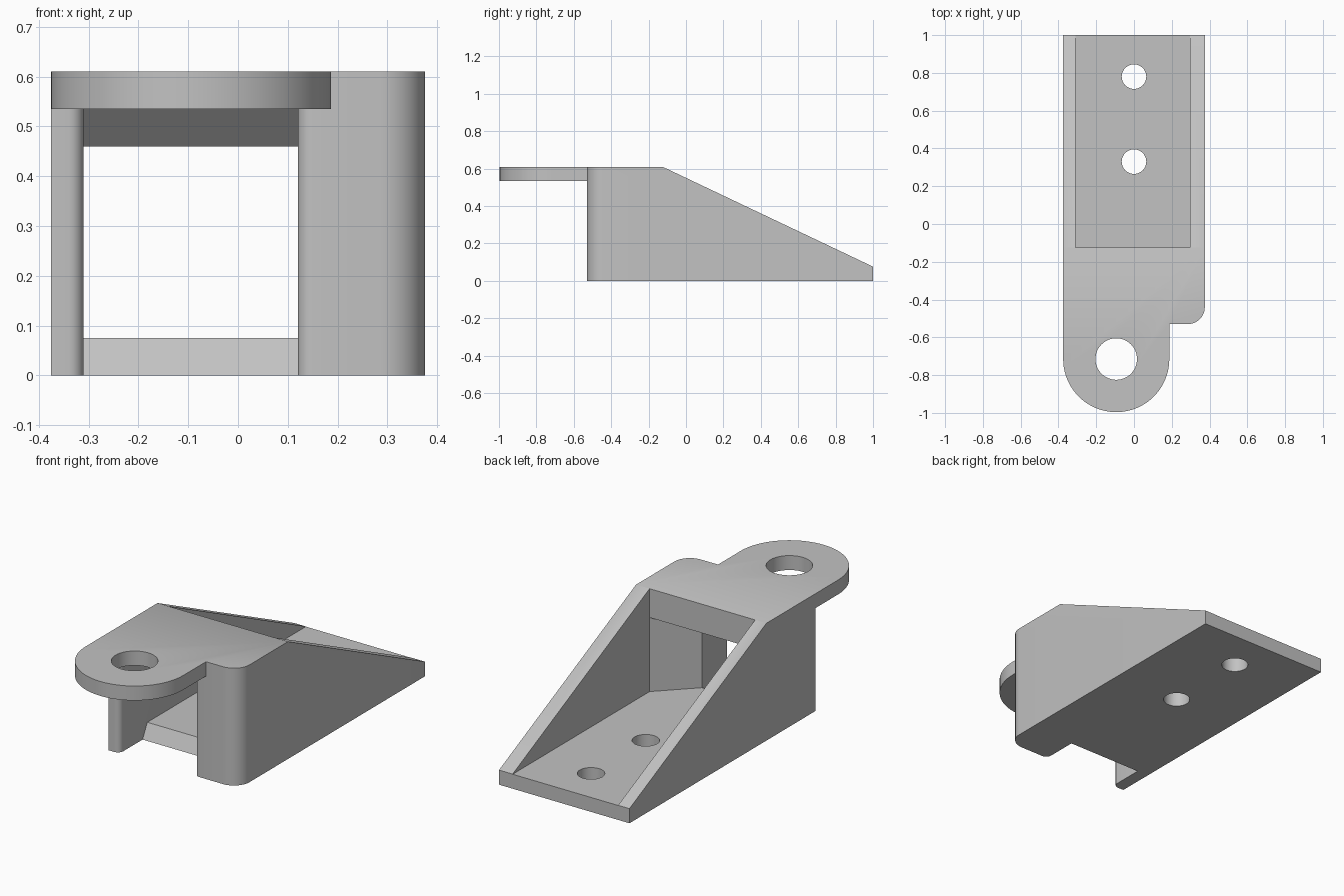
import bpy, bmesh
from math import cos, sin, radians

cube = bpy.data.objects.get("Cube")
if cube:
    bpy.data.objects.remove(cube, do_unlink=True)

grey = bpy.data.materials.new("plain_grey")
grey.use_nodes = True
colour = (0.54, 0.54, 0.54, 1)
grey.diffuse_color = colour
grey.node_tree.nodes["Principled BSDF"].inputs["Base Color"].default_value = colour


def arc(cx, cy, r, a0, a1, n=10):
    steps = [radians(a0 + (a1 - a0) * i / n) for i in range(n + 1)]
    return [(cx + r * cos(a), cy + r * sin(a)) for a in steps]


def prism(name, pts, lo, hi, axis="z"):
    """Extrude a plan (x, y) along z, or a side profile (y, z) along x."""
    def place(p, d):
        return (p[0], p[1], d) if axis == "z" else (d, p[0], p[1])
    bm = bmesh.new()
    face = bm.faces.new([bm.verts.new(place(p, lo)) for p in pts])
    grown = bmesh.ops.extrude_face_region(bm, geom=[face])
    offset = (0, 0, hi - lo) if axis == "z" else (hi - lo, 0, 0)
    verts = [g for g in grown["geom"] if isinstance(g, bmesh.types.BMVert)]
    bmesh.ops.translate(bm, verts=verts, vec=offset)
    bmesh.ops.recalc_face_normals(bm, faces=bm.faces)
    mesh = bpy.data.meshes.new(name)
    bm.to_mesh(mesh)
    bm.free()
    mesh.materials.append(grey)
    ob = bpy.data.objects.new(name, mesh)
    bpy.context.collection.objects.link(ob)
    return ob


def combine(ob, tool, operation):
    """Apply a boolean and discard the tool."""
    mod = ob.modifiers.new(operation, "BOOLEAN")
    mod.operation, mod.solver, mod.object = operation, "EXACT", tool
    bpy.context.view_layer.update()
    graph = bpy.context.evaluated_depsgraph_get()
    mesh = bpy.data.meshes.new_from_object(ob.evaluated_get(graph))
    ob.modifiers.clear()
    ob.data = mesh
    bpy.data.objects.remove(tool, do_unlink=True)


HALF, TOP, PLATE = 0.375, 0.61, 0.075
FRONT, CREST = -0.53, -0.125
INNER_L, INNER_R, GATE = 0.297, -0.31, 0.12
LUG_X, LUG_Y, LUG_R = -0.094, -0.715, 0.281

# Outer block with the rounded lug and the rounded front corner
outline = [(-HALF, 1)] + arc(LUG_X, LUG_Y, LUG_R, 180, 360, 40)
outline += [(LUG_X + LUG_R, FRONT)]
outline += arc(HALF - 0.09, FRONT + 0.09, 0.09, -90, 0) + [(HALF, 1)]
bracket = prism("bracket", outline, 0, TOP)

# Sloping tops of the side walls
slope = (PLATE + 0.001 - TOP) / (1 - CREST)
ramp = [(y, TOP + slope * (y - CREST)) for y in (-0.5, 1.2)]
combine(bracket, prism("slope_cutter", ramp + [(1.2, 1), (-0.5, 1)], -1, 1, "x"), "DIFFERENCE")

# Open pocket between the side walls
pocket = [(INNER_R, CREST), (INNER_L, CREST), (INNER_L, 1.2), (INNER_R, 1.2)]
combine(bracket, prism("pocket_cutter", pocket, PLATE, 1), "DIFFERENCE")

# Front passage, with a slanted inner wall and the space under the lug
r = 0.03
plan = [(INNER_R, -0.1), (INNER_L, -0.1), (INNER_L, CREST), (GATE, -0.302)]
plan += arc(GATE + r, FRONT + r, r, 180, 270, 6)
plan += [(LUG_X + LUG_R, FRONT), (0.3, -0.7), (0.3, -1.1), (-0.5, -1.1), (-0.5, FRONT)]
plan += arc(INNER_R - r, FRONT + r, r, -90, 0, 6)
passage = prism("passage_cutter", plan, -0.05, 0.57)

# Passage profile: bevelled plate edge below, bevelled crossbar above
side = [(-1.2, -0.1), (-0.393, -0.1), (-0.302, PLATE), (-0.08, PLATE), (-0.08, 0.46),
        (CREST, 0.46), (CREST - PLATE, TOP - PLATE), (-1.2, TOP - PLATE)]
combine(passage, prism("passage_profile", side, -1, 1, "x"), "INTERSECT")
combine(bracket, passage, "DIFFERENCE")

# Lug hole and two mounting holes
for x, y, radius in ((LUG_X, LUG_Y, 0.11), (0, 0.33, 0.065), (0, 0.78, 0.065)):
    hole = prism("hole_cutter", arc(x, y, radius, 0, 360, 48)[:-1], -0.2, 1)
    combine(bracket, hole, "DIFFERENCE")

# Smooth curves, sharp edges
bpy.ops.object.select_all(action="DESELECT")
bracket.select_set(True)
bpy.context.view_layer.objects.active = bracket
bpy.ops.object.shade_smooth_by_angle(angle=radians(30))
